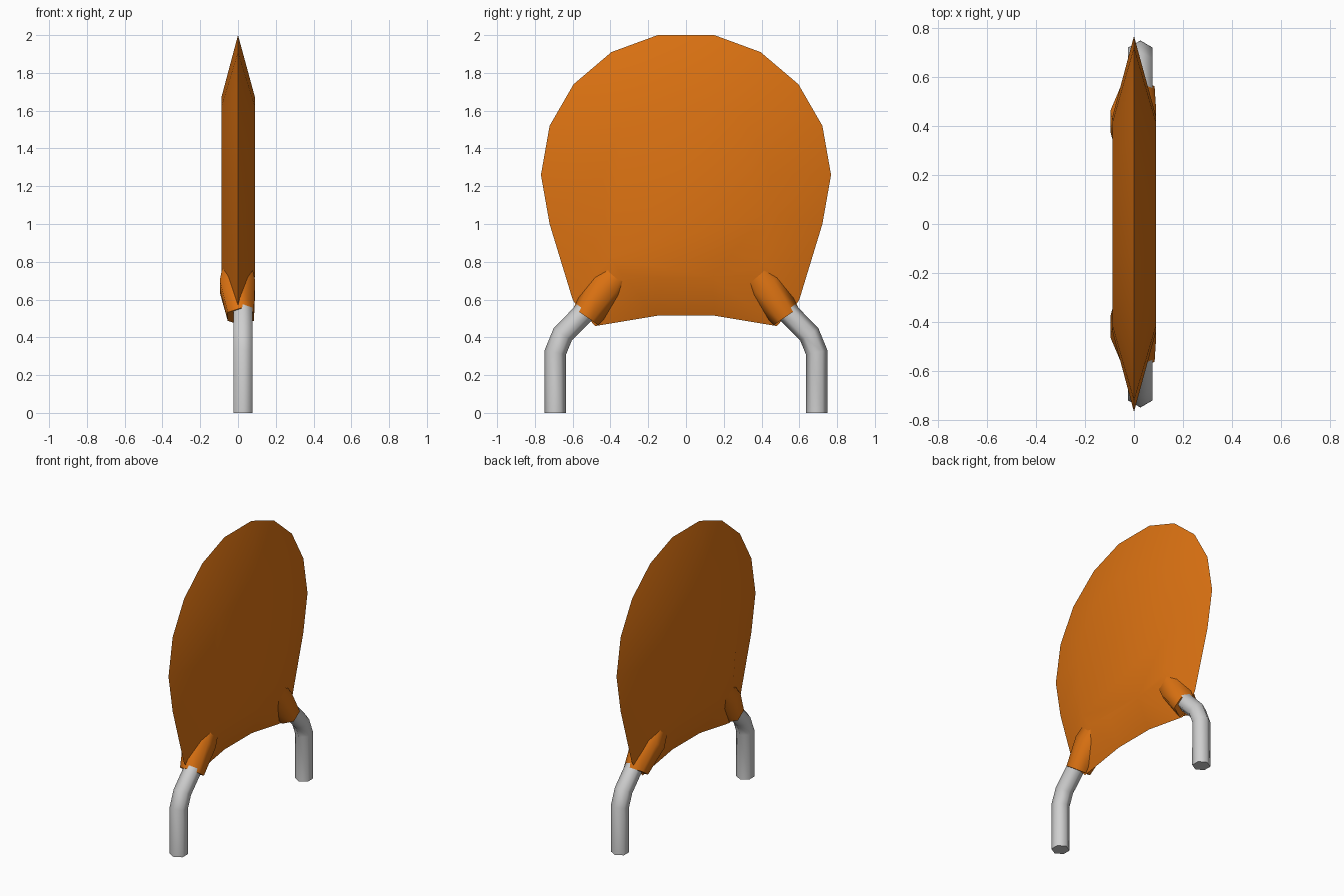
import bpy, bmesh, math
from mathutils import Vector

if "Cube" in bpy.data.objects:
    bpy.data.objects.remove(bpy.data.objects["Cube"])


def material(name, rgb):
    m = bpy.data.materials.new(name)
    m.diffuse_color = (*rgb, 1)
    m.use_nodes = True
    m.node_tree.nodes["Principled BSDF"].inputs["Base Color"].default_value = m.diffuse_color
    return m


ORANGE = material("orange coating", (0.72, 0.17, 0.006))
METAL = material("tinned metal", (0.62, 0.62, 0.62))


def finish(name, bm, mat):
    bmesh.ops.recalc_face_normals(bm, faces=bm.faces[:])
    me = bpy.data.meshes.new(name)
    bm.to_mesh(me)
    bm.free()
    ob = bpy.data.objects.new(name, me)
    bpy.context.collection.objects.link(ob)
    me.materials.append(mat)
    bpy.ops.object.select_all(action='DESELECT')
    ob.select_set(True)
    bpy.context.view_layer.objects.active = ob
    bpy.ops.object.shade_smooth_by_angle(angle=math.radians(66))
    return ob


def bridge(bm, a, b):
    n = len(a)
    for i in range(n):
        bm.faces.new((a[i], a[(i + 1) % n], b[(i + 1) % n], b[i]))


def mirrored(half):
    return half + [(-y, z) for y, z in reversed(half)]


def tube(name, path, radii, mat, side, sides=6):
    """Six-sided tube along (x, y, z) points lying close to the YZ plane."""
    bm = bmesh.new()
    pts = [Vector((x, y * side, z)) for x, y, z in path]
    rings = []
    for i, p in enumerate(pts):
        d1 = (pts[min(i + 1, len(pts) - 1)] - pts[max(i, 1) - 1 if i == len(pts) - 1 else i]).normalized()
        d0 = (p - pts[i - 1]).normalized() if i else d1
        t = (d0 + d1).normalized()
        u = Vector((1, 0, 0))
        v = t.cross(u).normalized()
        rings.append([bm.verts.new(p + radii[i] * (
            math.sin(k * math.tau / sides) * u + math.cos(k * math.tau / sides) * v))
            for k in range(sides)])
    for a, b in zip(rings, rings[1:]):
        bridge(bm, a, b)
    bm.faces.new(rings[0])
    bm.faces.new(rings[-1])
    return finish(name, bm, mat)


# Disc body: sharp rim at x = 0 sloping up to a flat plateau on both sides
rim = mirrored([(0.15, 2.0), (0.395, 1.91), (0.595, 1.74), (0.722, 1.52), (0.768, 1.26),
                (0.722, 1.0), (0.60, 0.60), (0.575, 0.56), (0.48, 0.46), (0.15, 0.515)])
flat = mirrored([(0.09, 1.67), (0.23, 1.62), (0.34, 1.53), (0.415, 1.40), (0.44, 1.26),
                 (0.425, 1.06), (0.40, 0.82), (0.385, 0.77), (0.34, 0.73), (0.14, 0.72)])
bm = bmesh.new()
edge = [bm.verts.new((0, y, z)) for y, z in rim]
for x in (-0.088, 0.09):
    face = [bm.verts.new((x, y, z)) for y, z in flat]
    bridge(bm, edge, face)
    bm.faces.new(face)
finish("disc_body", bm, ORANGE)

for side, word in ((1, "back"), (-1, "front")):
    # Coating drawn down over the wire
    tube(word + "_lead_sleeve",
         [(-0.005, 0.22, 0.92), (-0.003, 0.42, 0.67), (0.015, 0.53, 0.51)],
         [0.05, 0.108, 0.08], ORANGE, side)
    # Bent wire leg
    tube(word + "_wire_lead",
         [(0.026, 0.692, 0), (0.026, 0.692, 0.32), (0.026, 0.653, 0.415),
          (0.026, 0.545, 0.525), (0.02, 0.46, 0.62)],
         [0.058] * 5, METAL, side)
